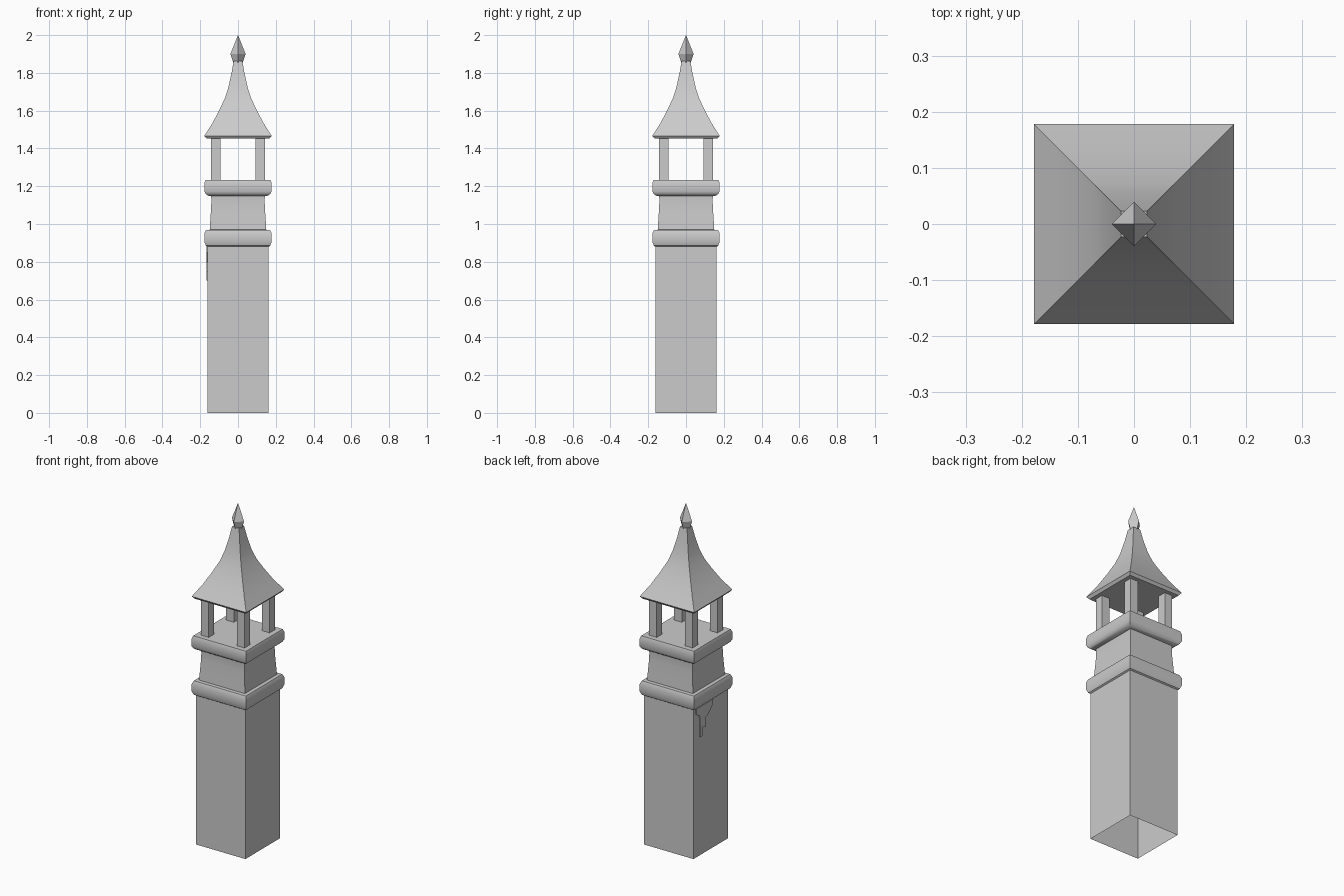
import bpy, bmesh, math
from mathutils import Vector

cube = bpy.data.objects.get("Cube")
if cube:
    bpy.data.objects.remove(cube, do_unlink=True)

stone = bpy.data.materials.new("pale_grey_stone")
stone.use_nodes = True
GREY = (0.6, 0.6, 0.6, 1)
stone.diffuse_color = GREY
stone.node_tree.nodes["Principled BSDF"].inputs["Base Color"].default_value = GREY


def finish(name, bm, smooth=False, fix_normals=True):
    if fix_normals:
        bmesh.ops.recalc_face_normals(bm, faces=bm.faces)
    mesh = bpy.data.meshes.new(name)
    bm.to_mesh(mesh)
    bm.free()
    obj = bpy.data.objects.new(name, mesh)
    bpy.context.collection.objects.link(obj)
    mesh.materials.append(stone)
    if smooth:
        bpy.ops.object.select_all(action='DESELECT')
        obj.select_set(True)
        bpy.context.view_layer.objects.active = obj
        bpy.ops.object.shade_smooth_by_angle(angle=math.radians(32))
    return obj


def square_tower(name, profile, turned=False, cap_bottom=True, cap_top=True, smooth=False):
    """Four-sided solid from (half width, height) pairs, bottom to top."""
    bm = bmesh.new()
    start = 0 if turned else math.pi / 4
    scale = 1 if turned else math.sqrt(2)
    rings = []
    for r, z in profile:
        rings.append([bm.verts.new((r * scale * math.cos(start + i * math.pi / 2),
                                    r * scale * math.sin(start + i * math.pi / 2), z))
                      for i in range(4)])
    for low, high in zip(rings, rings[1:]):
        for i in range(4):
            j = (i + 1) % 4
            bm.faces.new((low[i], low[j], high[j], high[i]))
    if cap_bottom:
        bm.faces.new(rings[0][::-1])
    if cap_top:
        bm.faces.new(rings[-1])
    bmesh.ops.remove_doubles(bm, verts=bm.verts, dist=0.0005)
    return finish(name, bm, smooth, fix_normals=False)


# Hollow shaft, open at the foot
square_tower("shaft", [(0.162, 0), (0.162, 0.885)], cap_bottom=False, cap_top=False)

# Lower moulding, curved neck and upper moulding
square_tower("lower_moulding", [(0.162, 0.88), (0.17, 0.885), (0.178, 0.905),
                                (0.178, 0.95), (0.17, 0.968), (0.145, 0.97)], smooth=True)
square_tower("neck", [(0.15, 0.965), (0.146, 1.03), (0.142, 1.09), (0.141, 1.13), (0.143, 1.155)],
             smooth=True)
square_tower("upper_moulding", [(0.14, 1.147), (0.158, 1.15), (0.17, 1.158), (0.178, 1.172),
                                (0.178, 1.217), (0.172, 1.234)], smooth=True)

# Four belfry posts
for side_x, x_word in ((-1, "right"), (1, "left")):
    for side_y, y_word in ((-1, "front"), (1, "back")):
        post = square_tower(f"{y_word}_{x_word}_post", [(0.025, 1.23), (0.025, 1.455)])
        post.location = (side_x * 0.117, side_y * 0.117, 0)

# Flared roof with undercut eaves, and the pointed finial
square_tower("roof", [(0.166, 1.452), (0.178, 1.467), (0.136, 1.533), (0.098, 1.605),
                      (0.07, 1.665), (0.052, 1.72), (0.035, 1.795), (0.023, 1.862)], smooth=True)
square_tower("finial", [(0.025, 1.855), (0.04, 1.9), (0, 2)], turned=True, cap_top=False)

# Thin hanging ornament on the right wall
outline = [(0.145, 0.88), (0.14, 0.845), (0.108, 0.825), (0.105, 0.70), (0.085, 0.70),
           (0.08, 0.75), (0.055, 0.745), (0.055, 0.80), (0.035, 0.805), (-0.01, 0.85), (-0.015, 0.88)]
bm = bmesh.new()
face = bm.faces.new([bm.verts.new((-0.161, y, z)) for y, z in outline])
pushed = bmesh.ops.extrude_face_region(bm, geom=[face])
bmesh.ops.translate(bm, vec=Vector((-0.007, 0, 0)),
                    verts=[v for v in pushed["geom"] if isinstance(v, bmesh.types.BMVert)])
finish("wall_ornament", bm)
